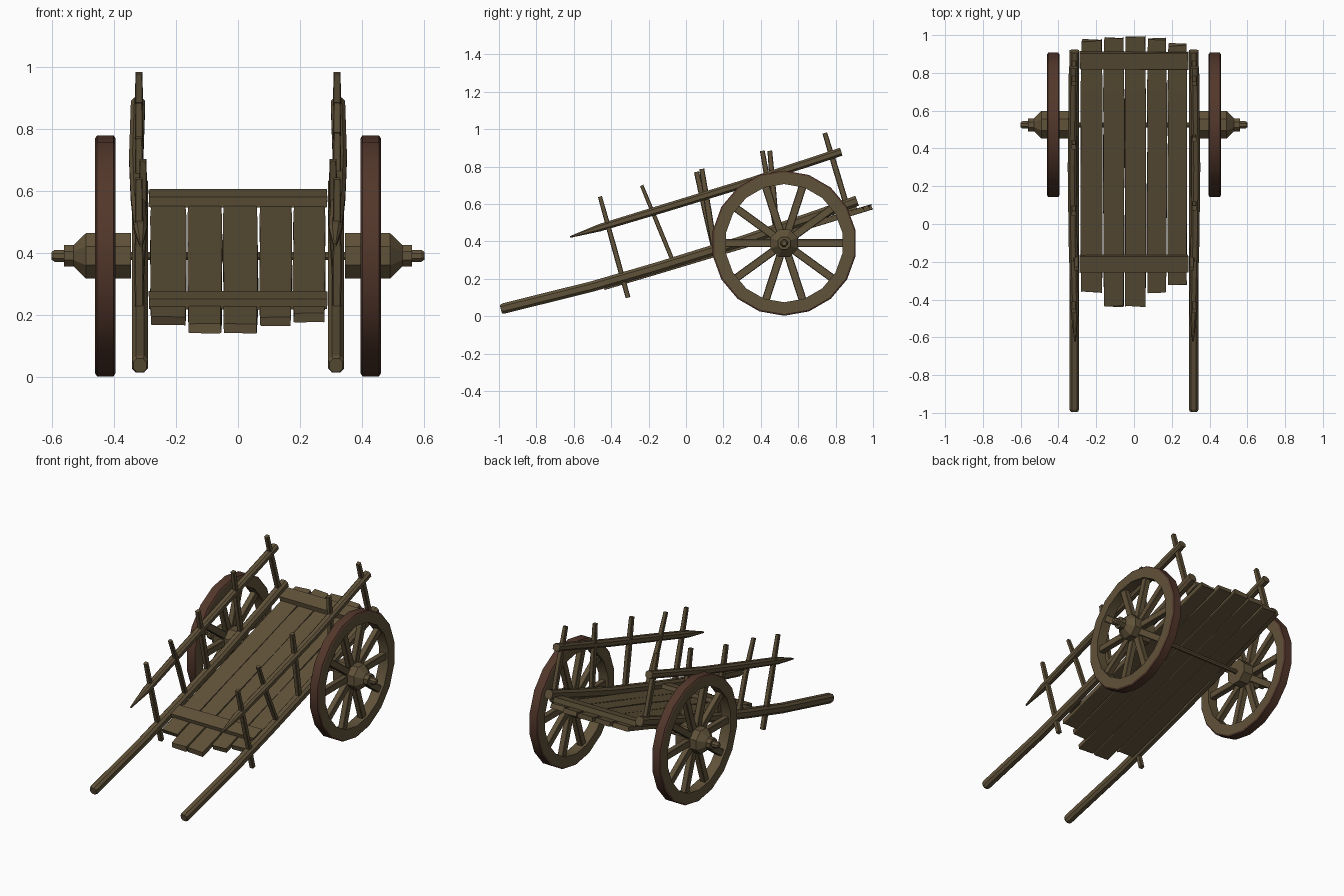
import bpy, bmesh, math, random
from mathutils import Vector

random.seed(4)
if "Cube" in bpy.data.objects:
    bpy.data.objects.remove(bpy.data.objects["Cube"])


def material(name, colour):
    m = bpy.data.materials.new(name)
    m.use_nodes = True
    m.diffuse_color = colour
    m.node_tree.nodes["Principled BSDF"].inputs["Base Color"].default_value = colour
    return m


WOOD = material("weathered wood", (0.118, 0.085, 0.042, 1))
TYRE = material("rusty tyre", (0.085, 0.038, 0.024, 1))


def finish(name, bm, mats=(WOOD,), smooth=False):
    bmesh.ops.recalc_face_normals(bm, faces=bm.faces)
    mesh = bpy.data.meshes.new(name)
    bm.to_mesh(mesh)
    bm.free()
    obj = bpy.data.objects.new(name, mesh)
    bpy.context.collection.objects.link(obj)
    for m in mats:
        mesh.materials.append(m)
    if smooth:
        bpy.ops.object.select_all(action='DESELECT')
        obj.select_set(True)
        bpy.context.view_layer.objects.active = obj
        bpy.ops.object.shade_smooth_by_angle(angle=math.radians(30))
    return obj


def skin(bm, rings, close=False):
    """Join rings of vertices with quads, capping the ends of open sweeps."""
    n = len(rings[0])
    pairs = list(zip(rings, rings[1:]))
    if close:
        pairs.append((rings[-1], rings[0]))
    for a, b in pairs:
        for i in range(n):
            j = (i + 1) % n
            bm.faces.new((a[i], a[j], b[j], b[i]))
    if not close:
        bm.faces.new(rings[0])
        bm.faces.new(rings[-1])


def beam(name, points, width, height, sizes=None, chamfer=0.25, wobble=0.0):
    """Chamfered timber following a path that runs mostly in the yz plane."""
    pts = [Vector(p) for p in points]
    sizes = sizes or [1] * len(pts)
    k = 1 - 2 * chamfer
    section = [(-k, -1), (k, -1), (1, -k), (1, k), (k, 1), (-k, 1), (-1, k), (-1, -k)]
    bm = bmesh.new()
    rings = []
    for i, p in enumerate(pts):
        t = (pts[min(i + 1, len(pts) - 1)] - pts[max(i - 1, 0)]).normalized()
        side = Vector((1, 0, 0))
        up = side.cross(t).normalized()
        ring = []
        for u, v in section:
            shift = t * random.uniform(-wobble, wobble)
            shift += side * random.uniform(-wobble, wobble) * 0.3
            ring.append(bm.verts.new(p + shift + sizes[i] * (side * u * width + up * v * height) / 2))
        rings.append(ring)
    skin(bm, rings)
    return finish(name, bm)


def lathe(name, profile, sides, centre, close=False, phase=0.0, tyre_radius=None):
    """Turn an (x, radius) profile about the axle direction."""
    bm = bmesh.new()
    rings = []
    for x, r in profile:
        ring = []
        for i in range(sides):
            a = math.tau * (i + phase) / sides
            ring.append(bm.verts.new((x, centre[0] + r * math.cos(a), centre[1] + r * math.sin(a))))
        rings.append(ring)
    skin(bm, rings, close)
    if tyre_radius:
        for f in bm.faces:
            c = f.calc_center_median()
            if math.hypot(c.y - centre[0], c.z - centre[1]) > tyre_radius:
                f.material_index = 1
    return finish(name, bm, (WOOD, TYRE), smooth=bool(tyre_radius))


HUB = (0.525, 0.391)


def bed_height(y):
    return 0.155 + 0.3 * (y + 0.44)


def wheel(side, s):
    # rim with a tyre band around the outside
    rim = [(0.395, 0.316), (0.395, 0.379), (0.401, 0.388),
           (0.454, 0.388), (0.46, 0.379), (0.46, 0.316)]
    lathe(side + "_wheel_rim", [(s * x, r) for x, r in rim], 18, HUB,
          close=True, phase=0.5, tyre_radius=0.365)
    # stepped hub
    hub = [(0.345, 0.079), (0.49, 0.079), (0.53, 0.037), (0.56, 0.037),
           (0.56, 0.021), (0.59, 0.021), (0.6, 0.014)]
    lathe(side + "_wheel_hub", [(s * x, r) for x, r in hub], 8, HUB, phase=0.5)
    # spokes
    for i in range(10):
        a = math.tau * i / 10
        ends = [(s * 0.428, HUB[0] + r * math.cos(a), HUB[1] + r * math.sin(a))
                for r in (0.05, 0.325)]
        beam(f"{side}_spoke_{i + 1}", ends, 0.036, 0.042, chamfer=0.08)


def side_frame(side, s):
    # long shaft that also carries the bed
    path = [(-0.99, 0.038), (-0.975, 0.042), (-0.5, 0.16), (-0.15, 0.262),
            (0.3, 0.402), (0.7, 0.54), (0.915, 0.618)]
    beam(side + "_shaft", [(s * 0.316, y, z) for y, z in path], 0.052, 0.056,
         sizes=[0.8, 1, 1, 1, 1, 1, 1])
    # upper rail with a pointed front end
    rail = [(0.312, -0.62, 0.424), (0.314, -0.46, 0.474), (0.323, -0.1, 0.583),
            (0.328, 0.3, 0.705), (0.322, 0.83, 0.88)]
    beam(side + "_upper_rail", [(s * x, y, z) for x, y, z in rail], 0.046, 0.044,
         sizes=[0.2, 0.9, 1, 1, 1])
    # upright stakes: top y, top z, bottom y, bottom z, thickness
    lean = 0.02 if s > 0 else -0.02
    stakes = [(-0.46, 0.64, -0.31, 0.1, 0.026),
              (-0.237, 0.7, -0.07, 0.295, 0.022),
              (0.07 + lean * 0.7, 0.78 + lean * 0.4, 0.155, 0.345, 0.032),
              (0.428 + lean, 0.885, 0.485, 0.45, 0.03),
              (0.742, 0.98, 0.86, 0.59, 0.03)]
    for i, (y0, z0, y1, z1, w) in enumerate(stakes):
        x = s * (0.306 if i == 1 else 0.319)
        mid = (x, (y0 + y1) / 2, (z0 + z1) / 2)
        beam(f"{side}_stake_{i + 1}", [(x, y0, z0), mid, (s * 0.318, y1, z1)],
             0.027, w, sizes=[0.85, 1.05, 1], chamfer=0.12)


for side, s in (("left", 1), ("right", -1)):
    wheel(side, s)
    side_frame(side, s)

# axle
lathe("axle", [(-0.36, 0.014), (0.36, 0.014)], 8, HUB, phase=0.5)

# bed planks with uneven ends: centre x, width, front y, back y
planks = [(-0.225, 0.115, -0.355, 0.972), (-0.107, 0.11, -0.432, 0.985),
          (0.008, 0.112, -0.435, 0.992), (0.121, 0.104, -0.357, 0.98),
          (0.229, 0.102, -0.32, 0.95)]
for i, (x, w, front, back) in enumerate(planks):
    path = []
    for k in range(6):
        y = front + (back - front) * k / 5
        path.append((x, y, bed_height(y)))
    beam(f"bed_plank_{i + 1}", path, w, 0.032,
         sizes=[0.95, 1, 1, 1, 1, 0.92], chamfer=0.04, wobble=0.007)

# cross slats over the planks
for name, y, lift in (("front_cross_slat", -0.21, 0.024), ("back_cross_slat", 0.865, 0.03)):
    path = [(0, y + d, bed_height(y + d) + lift) for d in (-0.043, 0.043)]
    beam(name, path, 0.575, 0.034, chamfer=0.01, wobble=0.003)
